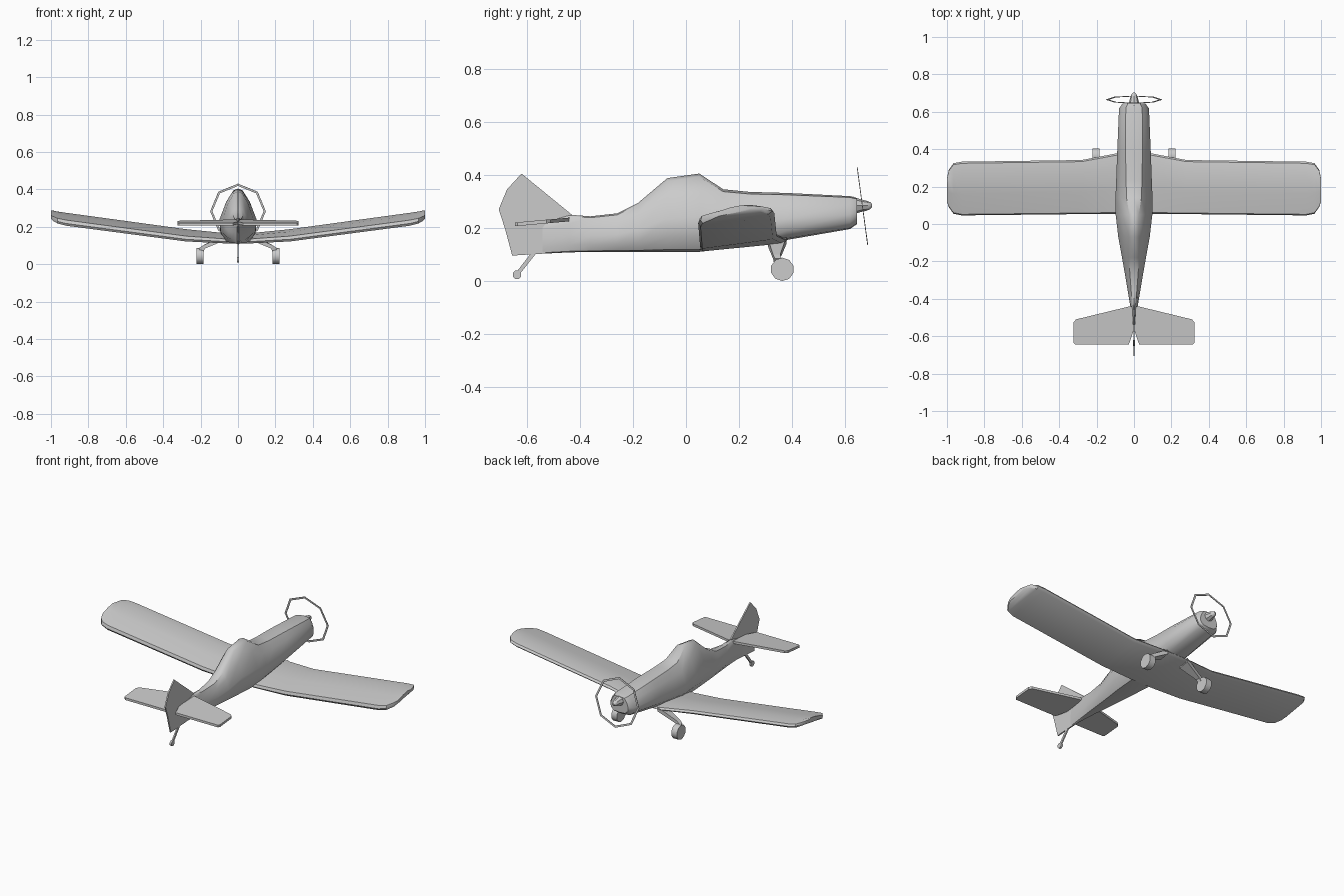
import bpy, bmesh, math
from mathutils import Vector, Matrix

if "Cube" in bpy.data.objects:
    bpy.data.objects.remove(bpy.data.objects["Cube"])


def finish(name, bm, angle=None):
    bmesh.ops.recalc_face_normals(bm, faces=bm.faces)
    me = bpy.data.meshes.new(name)
    bm.to_mesh(me)
    bm.free()
    ob = bpy.data.objects.new(name, me)
    bpy.context.collection.objects.link(ob)
    if angle:
        bpy.ops.object.select_all(action='DESELECT')
        ob.select_set(True)
        bpy.context.view_layer.objects.active = ob
        bpy.ops.object.shade_smooth_by_angle(angle=math.radians(angle))
    return ob


def loft(name, rings, angle=None):
    """Skin a list of closed rings and cap both ends."""
    bm = bmesh.new()
    rows = [[bm.verts.new(p) for p in r] for r in rings]
    n = len(rows[0])
    for a, b in zip(rows, rows[1:]):
        for i in range(n):
            j = (i + 1) % n
            bm.faces.new((a[i], a[j], b[j], b[i]))
    bm.faces.new(rows[0])
    bm.faces.new(rows[-1])
    return finish(name, bm, angle)


def plate(name, pts, offset):
    """Solid slab: outline repeated on both sides of its plane."""
    o = Vector(offset)
    return loft(name, [[Vector(p) - o for p in pts], [Vector(p) + o for p in pts]])


def wheel(name, centre, radius, width, sides):
    bm = bmesh.new()
    bmesh.ops.create_cone(bm, cap_ends=True, segments=sides, radius1=radius, radius2=radius,
                          depth=width, matrix=Matrix.Translation(centre)
                          @ Matrix.Rotation(math.pi / 2, 4, 'Y')
                          @ Matrix.Rotation(math.pi / sides, 4, 'Z'))
    finish(name, bm, 50)


# Fuselage: y, bottom, top, half width, roof width ratio
stations = [(0.645, 0.215, 0.313, 0.060, 0.55), (0.618, 0.196, 0.320, 0.080, 0.55),
            (0.38, 0.155, 0.332, 0.090, 0.50), (0.24, 0.134, 0.336, 0.095, 0.45),
            (0.14, 0.120, 0.346, 0.099, 0.40), (0.05, 0.110, 0.405, 0.098, 0.26),
            (-0.07, 0.110, 0.388, 0.084, 0.28), (-0.18, 0.110, 0.295, 0.064, 0.40),
            (-0.26, 0.110, 0.255, 0.050, 0.45), (-0.36, 0.110, 0.244, 0.033, 0.45),
            (-0.44, 0.108, 0.250, 0.020, 0.45), (-0.54, 0.103, 0.225, 0.006, 0.45)]
rings = []
for y, b, t, w, roof in stations:
    h = t - b
    half = [(roof, 0.96), (roof * 0.55 + 0.5, 0.76), (1, 0.45), (0.95, 0.2), (0.62, 0.03)]
    ring = [(0, y, t)] + [(u * w, y, b + v * h) for u, v in half] + [(0, y, b)]
    ring += [(-u * w, y, b + v * h) for u, v in reversed(half)]
    rings.append(ring)
loft("fuselage", rings, 40)

# Wing: x, leading y, trailing y, trailing bottom z, thickness scale
half_wing = [(0.08, 0.38, 0.055, 0.112, 0.8), (0.28, 0.342, 0.053, 0.122, 0.95),
             (0.92, 0.333, 0.046, 0.206, 1.0), (0.965, 0.325, 0.055, 0.218, 0.92),
             (0.99, 0.29, 0.09, 0.232, 0.8), (1.0, 0.245, 0.12, 0.245, 0.6)]
profile = [(0, 0.012), (0.03, 0), (0.95, 0.037), (1, 0.05), (0.97, 0.062),
           (0.75, 0.069), (0.4, 0.055), (0.02, 0.03)]
spans = [(-x, *r) for x, *r in reversed(half_wing)] + half_wing
loft("wing", [[(x, te + c * (le - te), z + k * s) for c, k in profile]
              for x, le, te, z, s in spans], 35)

# Tail surfaces
fin = [(-0.43, 0.25), (-0.62, 0.405), (-0.675, 0.345), (-0.706, 0.27), (-0.683, 0.2),
       (-0.655, 0.096), (-0.54, 0.103), (-0.43, 0.11)]
plate("fin_and_rudder", [(0, y, z) for y, z in fin], (0.004, 0, 0))
stab = [(0.01, -0.44), (0.03, -0.442), (0.31, -0.51), (0.323, -0.525), (0.323, -0.635),
        (0.315, -0.645), (0.028, -0.645), (0.002, -0.57)]
for s, side in ((1, "right"), (-1, "left")):
    plate(side + "_tailplane", [(s * x, y, 0.232 + (y + 0.44) * 0.09) for x, y in stab],
          (0, 0, 0.007))

# Main landing gear
for s, side in ((1, "right"), (-1, "left")):
    wheel(side + "_wheel", (s * 0.203, 0.363, 0.044), 0.044, 0.038, 10)
    top = [(0.07, 0.31, 0.155), (0.07, 0.378, 0.165), (0.07, 0.378, 0.138), (0.07, 0.31, 0.128)]
    bend = [(0.188, 0.328, 0.1), (0.188, 0.355, 0.1), (0.176, 0.355, 0.084), (0.176, 0.328, 0.084)]
    end = [(0.21, 0.335, 0.085), (0.21, 0.36, 0.085), (0.19, 0.36, 0.055), (0.19, 0.335, 0.055)]
    loft(side + "_gear_leg", [[(s * x, y, z) for x, y, z in r] for r in (top, bend, end)])

# Tail wheel
plate("tail_wheel_strut", [(0, -0.585, 0.104), (0, -0.565, 0.104), (0, -0.63, 0.022),
                           (0, -0.642, 0.03)], (0.004, 0, 0))
wheel("tail_wheel", (0, -0.637, 0.024), 0.017, 0.012, 8)

# Spinner
loft("spinner", [[(r * math.cos(a * math.pi / 4), y, 0.284 + r * math.sin(a * math.pi / 4))
                  for a in range(8)]
                 for y, r in ((0.63, 0.034), (0.655, 0.025), (0.68, 0.019), (0.695, 0.013),
                              (0.702, 0.005))], 40)

# Propeller arc: thin tilted octagonal ring
tilt = Vector((0, -0.134, 0.991))
axis = Vector((0, 0.991, 0.134))
bm = bmesh.new()
corners = []
for i in range(8):
    a = i * math.pi / 4
    d = Vector((math.sin(a), 0, 0)) + tilt * math.cos(a)
    corners.append([bm.verts.new(Vector((0, 0.665, 0.283)) + d * r + axis * k)
                    for r, k in ((0.149, 0.0015), (0.137, 0.0015), (0.137, -0.0015), (0.149, -0.0015))])
for i in range(8):
    a, b = corners[i], corners[(i + 1) % 8]
    for j in range(4):
        k = (j + 1) % 4
        bm.faces.new((a[j], a[k], b[k], b[j]))
finish("propeller_ring", bm)
